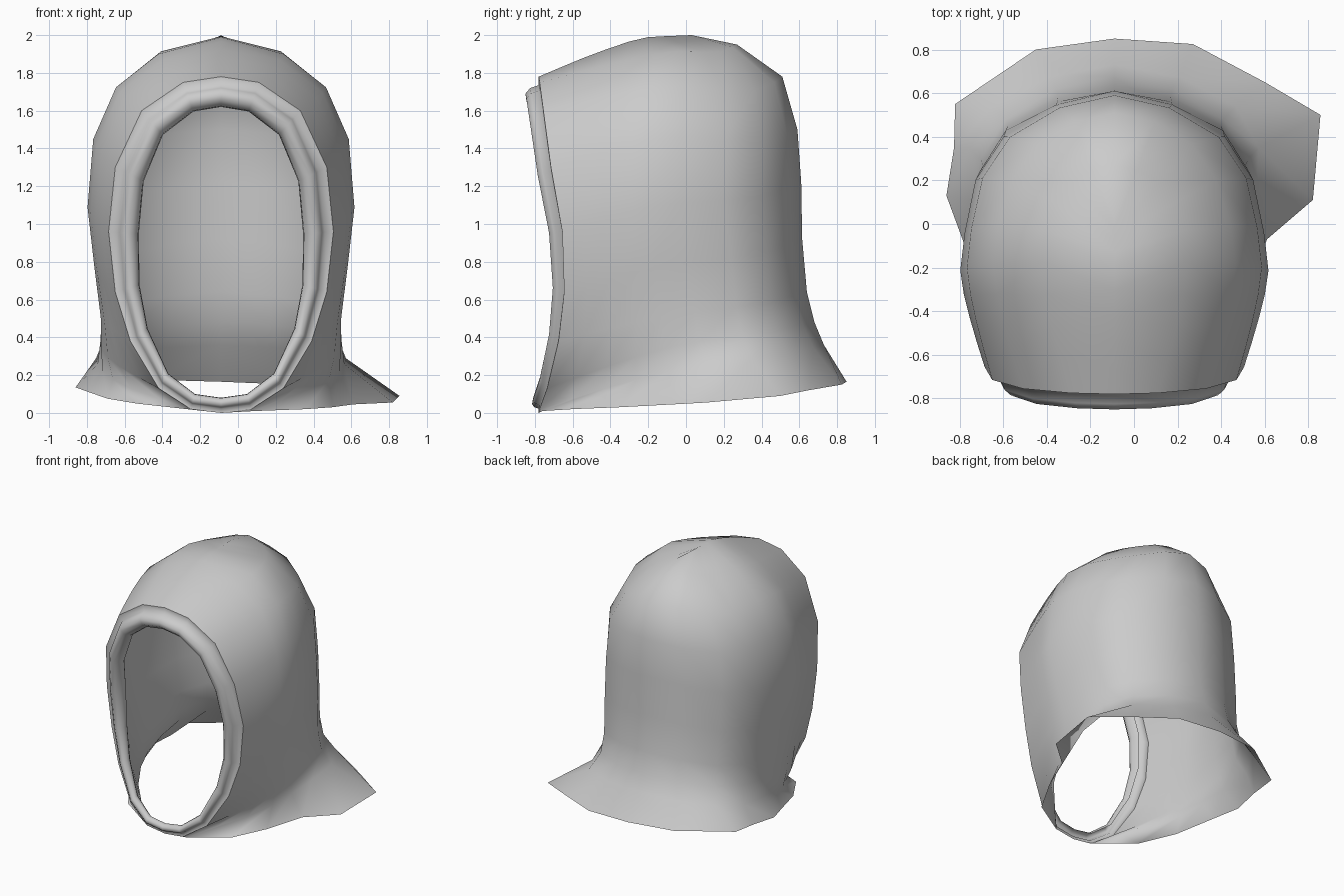
import bpy, bmesh
from mathutils import Vector as V

if "Cube" in bpy.data.objects:
    bpy.data.objects.remove(bpy.data.objects["Cube"])

CX = -0.09      # the hood's centre line sits left of the flared hem
COLS = 9        # spans from face edge to back midline

# Each row, low to high: face edge, widest side, back corner, back midline
ROWS = [
    [(.16, -.775, .02), (.64, 0, .24), (.60, .50, .31), (0, .73, .36)],
    [(.33, -.735, .13), (.64, -.03, .36), (.54, .44, .43), (0, .68, .48)],
    [(.48, -.675, .38), (.635, -.05, .52), (.53, .41, .58), (0, .64, .64)],
    [(.56, -.645, .64), (.665, -.10, .78), (.54, .39, .84), (0, .615, .92)],
    [(.595, -.655, .96), (.70, -.14, 1.10), (.55, .36, 1.14), (0, .61, 1.22)],
    [(.56, -.715, 1.30), (.67, -.12, 1.46), (.52, .36, 1.45), (0, .59, 1.50)],
    [(.42, -.755, 1.60), (.55, -.10, 1.73), (.39, .33, 1.70), (0, .51, 1.78)],
    [(.20, -.775, 1.75), (.33, -.10, 1.91), (.22, .17, 1.91), (0, .27, 1.95)],
    [(0, -.78, 1.78), (0, -.25, 1.98), (0, -.08, 1.995), (0, .03, 2.0)],
]
# Uneven flared hem, front to back, for each side
HEM = {
    -1: [(0, -.78, 0), (.18, -.76, .02), (.45, -.60, .05), (.60, -.35, .075), (.70, -.06, .11),
         (.77, .13, .135), (.735, .35, .15), (.73, .55, .17), (.36, .80, .175), (0, .85, .165)],
    1: [(0, -.78, 0), (.18, -.76, .01), (.45, -.60, .02), (.59, -.35, .03), (.70, -.07, .045),
        (.91, .11, .055), (.945, .50, .09), (.69, .65, .12), (.36, .825, .15), (0, .85, .165)],
}


def spline(pts, n):
    """Sample a smooth curve through pts at n + 1 places."""
    p = [2 * pts[0] - pts[1]] + pts + [2 * pts[-1] - pts[-2]]
    # mirror the end tangent so the curve crosses the back midline squarely
    p[-1] = V((-pts[-2].x, pts[-2].y, pts[-2].z)) if pts[-2].x else p[-1]
    out = []
    for j in range(n + 1):
        t = j * (len(pts) - 1) / n
        k = min(int(t), len(pts) - 2)
        t -= k
        a, b, c, d = p[k:k + 4]
        out.append(0.5 * (2 * b + (c - a) * t + (2 * a - 5 * b + 4 * c - d) * t * t
                          + (3 * b - a - 3 * c + d) * t ** 3))
    return out


def full_row(row):
    r, w, c, b = map(V, row)
    m = V((r.x + .72 * (w.x - r.x), r.y + .5 * (w.y - r.y), r.z + .55 * (w.z - r.z)))
    return spline([r, m, w, c, b], COLS)


def build(name, grids):
    """Skin grids of points into one smooth mesh object."""
    bm = bmesh.new()
    for grid in grids:
        vs = [[bm.verts.new(p) for p in row] for row in grid]
        for a, b in zip(vs, vs[1:]):
            for j in range(len(a) - 1):
                bm.faces.new((a[j], a[j + 1], b[j + 1], b[j]))
    bmesh.ops.remove_doubles(bm, verts=bm.verts, dist=.0005)
    bmesh.ops.recalc_face_normals(bm, faces=bm.faces)
    for f in bm.faces:
        f.smooth = True
    me = bpy.data.meshes.new(name)
    bm.to_mesh(me)
    bm.free()
    ob = bpy.data.objects.new(name, me)
    bpy.context.collection.objects.link(ob)
    return ob


def side(p, s):
    return V((CX + s * p.x, p.y, p.z))


# Hood shell: left and right halves joined along the midline
upper = [full_row(r) for r in ROWS]
halves = []
for s in (-1, 1):
    rows = [[V(p) for p in HEM[s]]] + upper
    halves.append([[side(p, s) for p in row] for row in rows])
build("hood_shell", halves)

# Rolled rim around the face opening: inset and depth of each loop
PROFILE = [(0, 0), (.045, 0), (.06, -.045), (.09, -.07), (.125, -.065),
           (.155, -.03), (.16, .01), (.13, .05)]
edge = [V((0, -.78, 0))] + [V(r[0]) for r in ROWS]


def rim_point(p, inset, depth):
    f = .5 + .5 * min(1, p.z / .9)
    zc = .89
    return V((p.x * (1 - f * inset / .595), p.y + f * depth,
              zc + (p.z - zc) * (1 - f * inset / zc)))


rims = [[[side(rim_point(p, i, d), s) for p in edge] for i, d in PROFILE] for s in (-1, 1)]
build("face_rim", rims)
